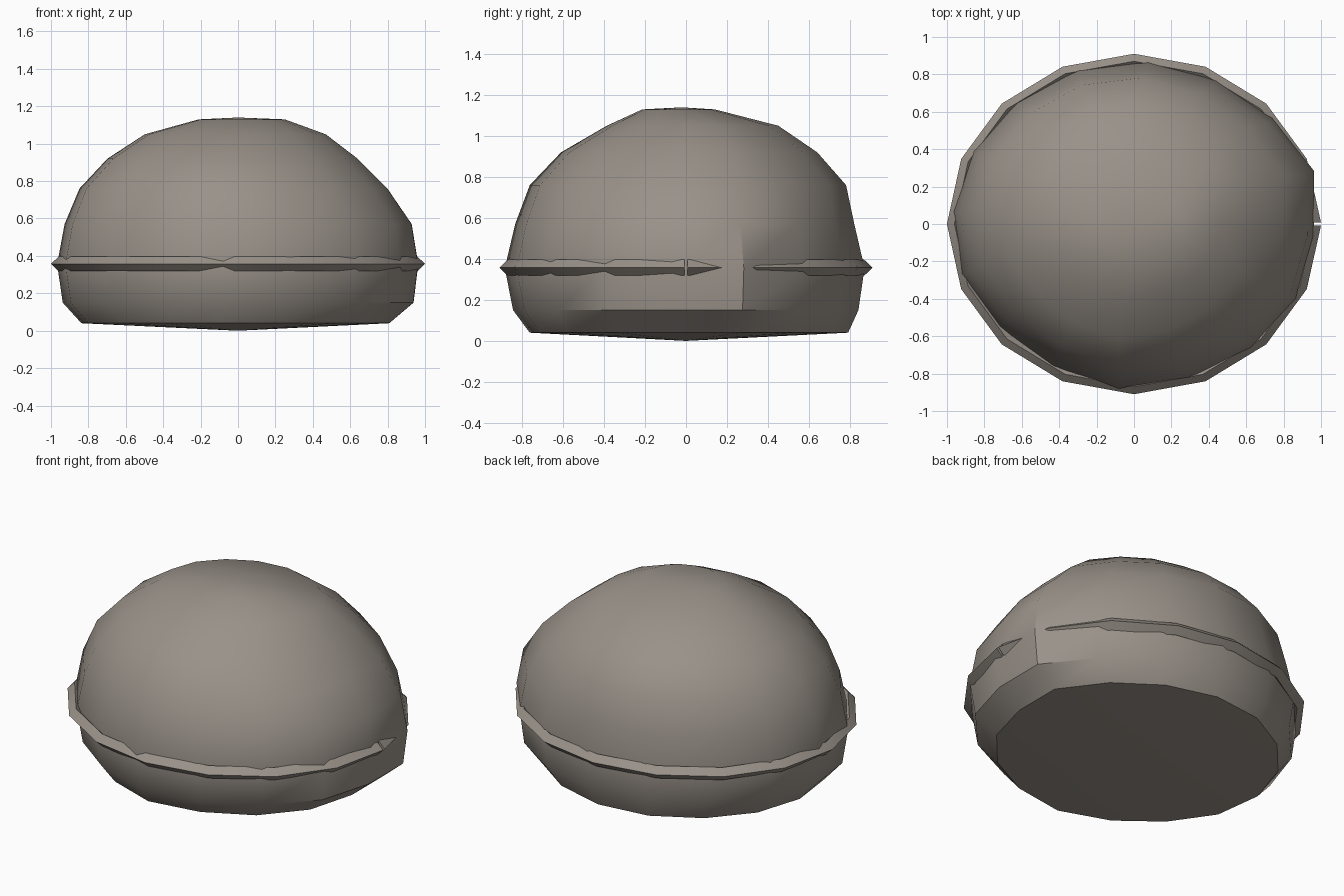
import bpy, bmesh, math

if "Cube" in bpy.data.objects:
    bpy.data.objects.remove(bpy.data.objects["Cube"])

stone = bpy.data.materials.new("warm_grey_stone")
stone.diffuse_color = (0.32, 0.285, 0.25, 1)
stone.use_nodes = True
stone.node_tree.nodes["Principled BSDF"].inputs["Base Color"].default_value = stone.diffuse_color


def finish(name, bm, angle):
    bmesh.ops.recalc_face_normals(bm, faces=bm.faces)
    mesh = bpy.data.meshes.new(name)
    bm.to_mesh(mesh)
    bm.free()
    mesh.materials.append(stone)
    ob = bpy.data.objects.new(name, mesh)
    bpy.context.collection.objects.link(ob)
    bpy.ops.object.select_all(action='DESELECT')
    ob.select_set(True)
    bpy.context.view_layer.objects.active = ob
    bpy.ops.object.shade_smooth_by_angle(angle=math.radians(angle))


def bridge(bm, a, b):
    n = len(a)
    for i in range(n):
        j = (i + 1) % n
        bm.faces.new((a[i], a[j], b[j], b[i]))


# Boulder: uneven lofted dome; each level is height, then x and y extents
levels = [
    (0.04, -0.84, 0.81, -0.75, 0.79),
    (0.15, -0.94, 0.94, -0.83, 0.84),
    (0.355, -0.97, 0.965, -0.87, 0.87),
    (0.57, -0.93, 0.93, -0.82, 0.82),
    (0.76, -0.85, 0.80, -0.75, 0.78),
    (0.92, -0.70, 0.64, -0.60, 0.64),
    (1.05, -0.50, 0.47, -0.38, 0.45),
    (1.13, -0.21, 0.25, -0.21, 0.14),
]
# Slight bulges and dents around the boulder
bulge = [1.05, 1.01, 1.0, 1.005, 1.0, 0.99, 0.995, 1.0,
         1.0, 0.975, 0.985, 1.02, 1.0, 1.005, 1.01, 1.0]
bm = bmesh.new()
loops = []
for z, x0, x1, y0, y1 in levels:
    loop = []
    for i, k in enumerate(bulge):
        t = math.radians(18 + 22.5 * i)
        x = (x0 + x1) / 2 + k * (x1 - x0) / 2 * math.cos(t)
        y = (y0 + y1) / 2 + k * (y1 - y0) / 2 * math.sin(t)
        loop.append(bm.verts.new((x, y, z)))
    loops.append(loop)
for a, b in zip(loops, loops[1:]):
    bridge(bm, a, b)
for loop, tip in ((loops[0], (0, 0, 0)), (loops[-1], (0, -0.02, 1.14))):
    v = bm.verts.new(tip)
    for i in range(16):
        bm.faces.new((loop[i], loop[(i + 1) % 16], v))
finish("boulder", bm, 36)

# Band: diamond section swept round the boulder, with a hairline seam on the right
bm = bmesh.new()
sections = []
for i in range(17):
    t = min(max(math.tau * i / 16, 0.008), math.tau - 0.008)
    sections.append([bm.verts.new(((0.96 + dr) * math.cos(t),
                                   (0.87 + dr) * math.sin(t), 0.357 + dz))
                     for dr, dz in ((0.04, 0), (0, 0.039), (-0.04, 0), (0, -0.039))])
for a, b in zip(sections, sections[1:]):
    bridge(bm, a, b)
bm.faces.new(sections[0])
bm.faces.new(sections[-1])
finish("band", bm, 36)
